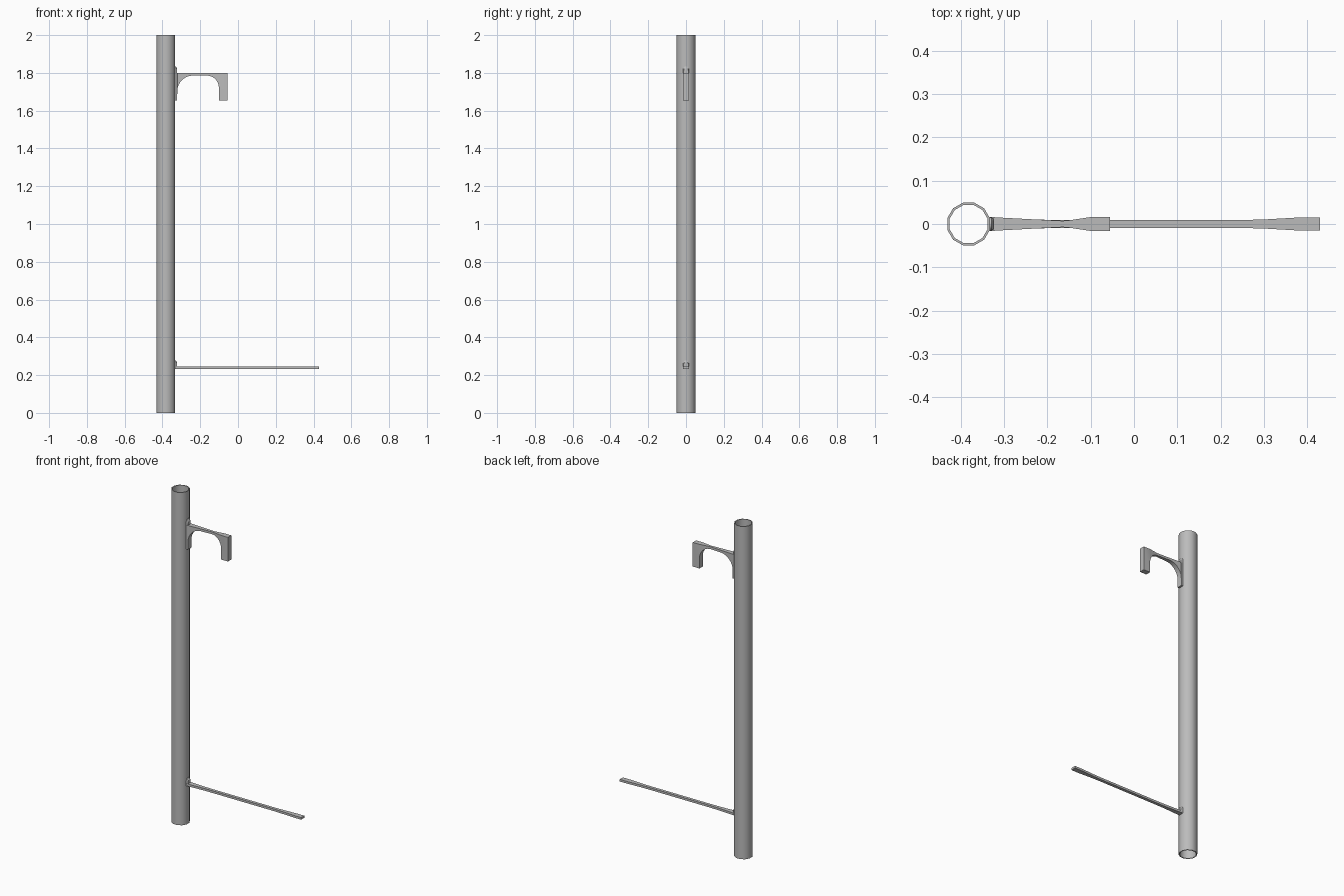
import bpy, bmesh, math

if "Cube" in bpy.data.objects:
    bpy.data.objects.remove(bpy.data.objects["Cube"])

def material(name, v):
    m = bpy.data.materials.new(name)
    m.diffuse_color = (v, v, v, 1)
    m.use_nodes = True
    m.node_tree.nodes["Principled BSDF"].inputs["Base Color"].default_value = m.diffuse_color
    return m

GREY = material("steel grey", 0.5)

def finish(bm, name, angle):
    bmesh.ops.recalc_face_normals(bm, faces=bm.faces)
    me = bpy.data.meshes.new(name)
    bm.to_mesh(me)
    bm.free()
    ob = bpy.data.objects.new(name, me)
    bpy.context.collection.objects.link(ob)
    me.materials.append(GREY)
    bpy.context.view_layer.objects.active = ob
    ob.select_set(True)
    bpy.ops.object.shade_smooth_by_angle(angle=math.radians(angle))
    ob.select_set(False)
    return ob

def loft(name, rings, closed=False, angle=30):
    """Skin a list of vertex rings; cap the ends or close the loop."""
    bm = bmesh.new()
    vs = [[bm.verts.new(p) for p in r] for r in rings]
    pairs = list(zip(vs, vs[1:])) + ([(vs[-1], vs[0])] if closed else [])
    for a, b in pairs:
        for i in range(len(a)):
            j = (i + 1) % len(a)
            bm.faces.new((a[i], a[j], b[j], b[i]))
    if not closed:
        bm.faces.new(vs[0])
        bm.faces.new(vs[-1])
    return finish(bm, name, angle)

def arm(name, sections):
    """Bar along x from (x, bottom, top, half width) sections."""
    return loft(name, [[(x, -w, b), (x, w, b), (x, w, t), (x, -w, t)]
                       for x, b, t, w in sections])

def clip(name, z0, z1):
    """Round-topped mounting tab against the pole."""
    w, n = 0.015, 8
    out = [(-w, z0), (w, z0)] + [(w * math.cos(math.pi * i / n),
           z1 - w + w * math.sin(math.pi * i / n)) for i in range(n + 1)]
    return loft(name, [[(-0.335, y, z) for y, z in out],
                       [(-0.329 , y, z) for y, z in out],
                       [(-0.323, y * 0.8, z0 + (z - z0) * (0.75 if z > z0 else 1)) for y, z in out]])

# hollow twelve-sided pole
SIDES, CX = 12, -0.382
def ring(r, z):
    return [(CX + r * math.cos((i + .5) * math.tau / SIDES),
             r * math.sin((i + .5) * math.tau / SIDES), z) for i in range(SIDES)]
loft("pole", [ring(.051, 0), ring(.051, 2), ring(.0455, 2), ring(.0455, 0)], True, 40)

# lower straight arm, flared at both ends
arm("lower_arm", [(-.333, .233, .246, .016), (-.28, .233, .246, .013),
                  (-.22, .233, .246, .010), (-.15, .233, .246, .009),
                  (.25, .233, .246, .009), (.31, .233, .246, .011),
                  (.38, .233, .246, .015), (.43, .233, .246, .015)])
clip("lower_clip", .24, .278)

# upper arm: arched underside between a thin leg and a thick leg
T = 1.80
def width(x):
    if x < -.16:
        return .007 + .009 * ((-.16 - x) / .173)
    return .007 + .009 * min(1, (x + .16) / .06)
secs = [(-.333, 1.655, T, .016), (-.322, 1.655, T, .016), (-.3215, 1.70, T, .0155)]
for i in range(1, 8):                       # left curve
    a = math.pi / 2 * i / 7
    x = -.24 - .082 * math.cos(a)
    secs.append((x, 1.70 + .086 * math.sin(a), T, width(x)))
for i in range(8):                          # right curve
    a = math.pi / 2 * i / 7
    x = -.165 + .064 * math.sin(a)
    secs.append((x, 1.72 + .066 * math.cos(a), T, width(x)))
secs += [(-.1005, 1.655, T, .016), (-.056, 1.655, T, .016)]
arm("upper_arm", secs)
clip("upper_clip", T - .01, 1.835)
